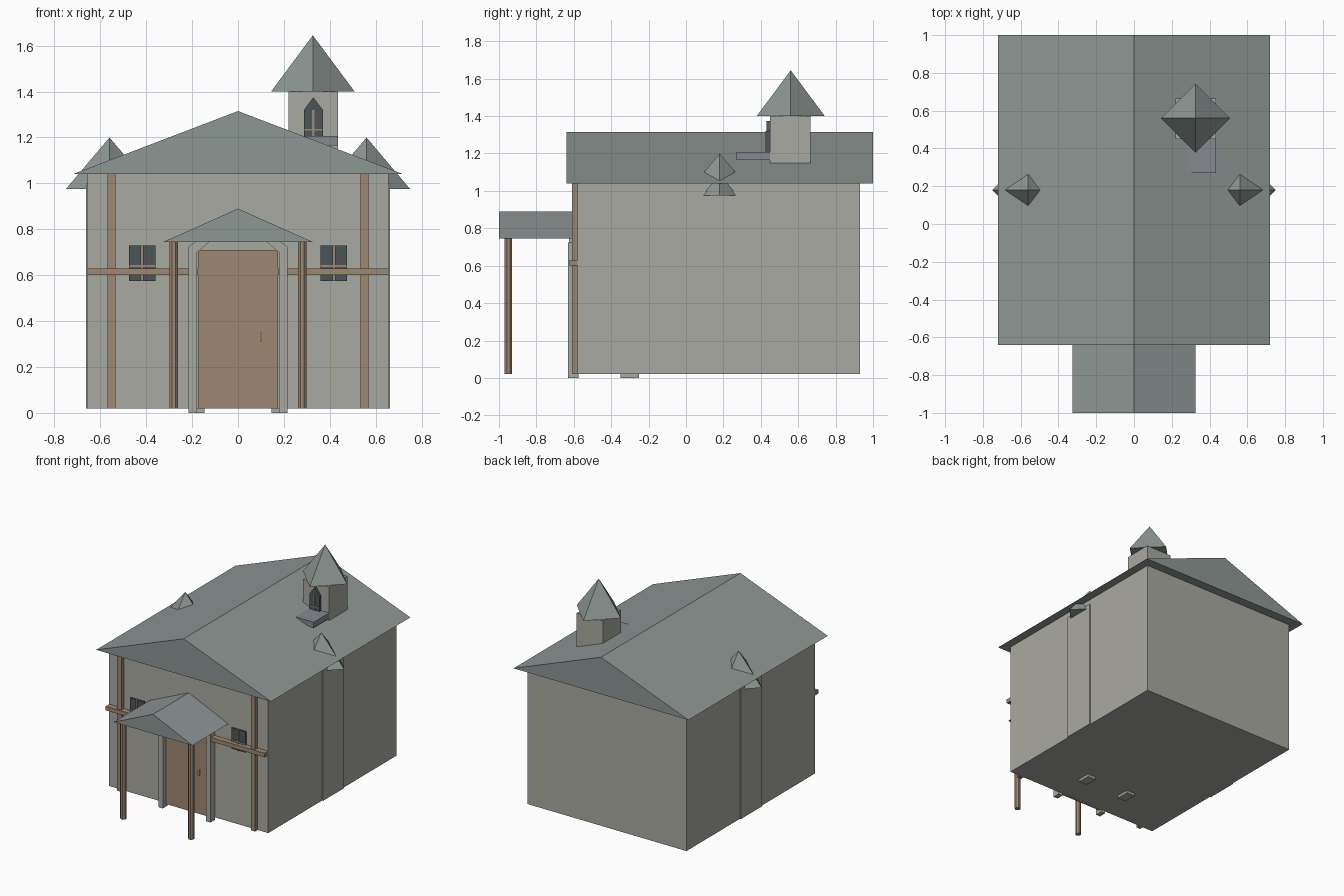
import bpy, math

if "Cube" in bpy.data.objects:
    bpy.data.objects.remove(bpy.data.objects["Cube"])


def material(name, rgb):
    m = bpy.data.materials.new(name)
    m.diffuse_color = (*rgb, 1)
    m.use_nodes = True
    m.node_tree.nodes["Principled BSDF"].inputs["Base Color"].default_value = m.diffuse_color
    return m


STONE = material("stone", (0.40, 0.40, 0.36))
SLATE = material("slate", (0.27, 0.31, 0.30))
WOOD = material("wood", (0.34, 0.25, 0.17))
GLASS = material("dark_glass", (0.07, 0.09, 0.10))
LEDGE = material("ledge_stone", (0.24, 0.25, 0.28))
BRASS = material("brass", (0.60, 0.48, 0.22))


def mesh_object(name, verts, faces, mat):
    me = bpy.data.meshes.new(name)
    me.from_pydata(verts, [], faces)
    me.materials.append(mat)
    ob = bpy.data.objects.new(name, me)
    bpy.context.collection.objects.link(ob)
    return ob


def extrude(name, profile, y0, y1, mat):
    """Extrude an anticlockwise (x, z) outline along y."""
    n = len(profile)
    verts = [(x, y, z) for y in (y0, y1) for x, z in profile]
    faces = [tuple(range(n)), tuple(range(2 * n - 1, n - 1, -1))]
    faces += [(i, i + n, (i + 1) % n + n, (i + 1) % n) for i in range(n)]
    return mesh_object(name, verts, faces, mat)


def box(name, x0, x1, y0, y1, z0, z1, mat):
    return extrude(name, [(x0, z0), (x1, z0), (x1, z1), (x0, z1)], y0, y1, mat)


def gable(name, half, y0, y1, eave, ridge, mat=SLATE):
    return extrude(name, [(-half, eave), (half, eave), (0, ridge)], y0, y1, mat)


def spire(name, x, y, r, z0, z1):
    """Four sided pyramid with its corners on the axes."""
    base = [(x + r, y, z0), (x, y + r, z0), (x - r, y, z0), (x, y - r, z0)]
    faces = [(3, 2, 1, 0)] + [(i, (i + 1) % 4, 4) for i in range(4)]
    return mesh_object(name, base + [(x, y, z1)], faces, SLATE)


def post(name, x, y, r, z0, z1):
    bpy.ops.mesh.primitive_cylinder_add(vertices=8, radius=r, depth=z1 - z0,
                                        location=(x, y, (z0 + z1) / 2),
                                        rotation=(0, 0, math.pi / 8))
    ob = bpy.context.object
    ob.name = name
    ob.data.materials.append(WOOD)


# Hall and its overhanging roof
box("hall_walls", -0.655, 0.655, -0.58, 0.93, 0.02, 1.04, STONE)
gable("hall_roof", 0.72, -0.64, 1.0, 1.04, 1.315)

# Porch roof
gable("porch_roof", 0.325, -1.0, -0.58, 0.745, 0.89)

# Door, handle and cross timber
box("door", -0.175, 0.175, -0.595, -0.57, 0.02, 0.71, WOOD)
box("door_handle", 0.095, 0.105, -0.61, -0.59, 0.31, 0.35, BRASS)
box("cross_beam_left", -0.655, -0.175, -0.622, -0.575, 0.60, 0.63, WOOD)
box("cross_beam_right", 0.175, 0.655, -0.622, -0.575, 0.60, 0.63, WOOD)
box("door_rail", -0.175, 0.175, -0.60, -0.575, 0.60, 0.63, WOOD)

for s, side in ((-1, "left"), (1, "right")):
    def side_box(name, xa, xb, *rest):
        a, b = sorted((s * xa, s * xb))
        return box(f"{name}_{side}", a, b, *rest)

    # Wall timbers and porch posts
    side_box("wall_timber", 0.533, 0.568, -0.61, -0.575, 0.02, 1.04, WOOD)
    post(f"porch_post_{side}", s * 0.28, -0.95, 0.021, 0.02, 0.75)

    # Door surround jambs with slanted arch braces, and the inner jambs
    side_box("door_jamb", 0.178, 0.215, -0.63, -0.575, 0, 0.725, STONE)
    brace = [(0.178, 0.70), (0.215, 0.725), (0.12, 0.79), (0.10, 0.765)]
    brace = [(s * x, z) for x, z in brace]
    extrude(f"arch_brace_{side}", brace if s > 0 else brace[::-1],
            -0.625, -0.575, STONE)
    side_box("inner_jamb", 0.145, 0.215, -0.35, -0.25, 0, 0.04, STONE)

    # Front windows with glazing bars
    side_box("window_pane", 0.36, 0.475, -0.592, -0.575, 0.575, 0.73, GLASS)
    side_box("window_mullion", 0.412, 0.424, -0.60, -0.575, 0.575, 0.73, WOOD)
    side_box("window_bar", 0.36, 0.475, -0.598, -0.575, 0.635, 0.645, WOOD)

    # Side turrets half sunk into the hall
    side_box("turret", 0.45, 0.663, 0.055, 0.30, 0.02, 1.0, STONE)
    spire(f"turret_spire_{side}", s * 0.56, 0.18, 0.19, 0.975, 1.2)

# Bell tower, spire, ledge and pointed window
box("tower", 0.22, 0.435, 0.45, 0.665, 1.15, 1.4, STONE)
spire("tower_spire", 0.326, 0.56, 0.182, 1.4, 1.645)
box("tower_ledge", 0.28, 0.435, 0.27, 0.45, 1.165, 1.207, LEDGE)
extrude("tower_window", [(0.287, 1.207), (0.37, 1.207), (0.37, 1.32),
                         (0.328, 1.375), (0.287, 1.32)], 0.43, 0.455, GLASS)
box("tower_mullion", 0.323, 0.333, 0.425, 0.45, 1.207, 1.32, WOOD)
box("tower_window_bar", 0.287, 0.37, 0.426, 0.45, 1.23, 1.238, WOOD)
